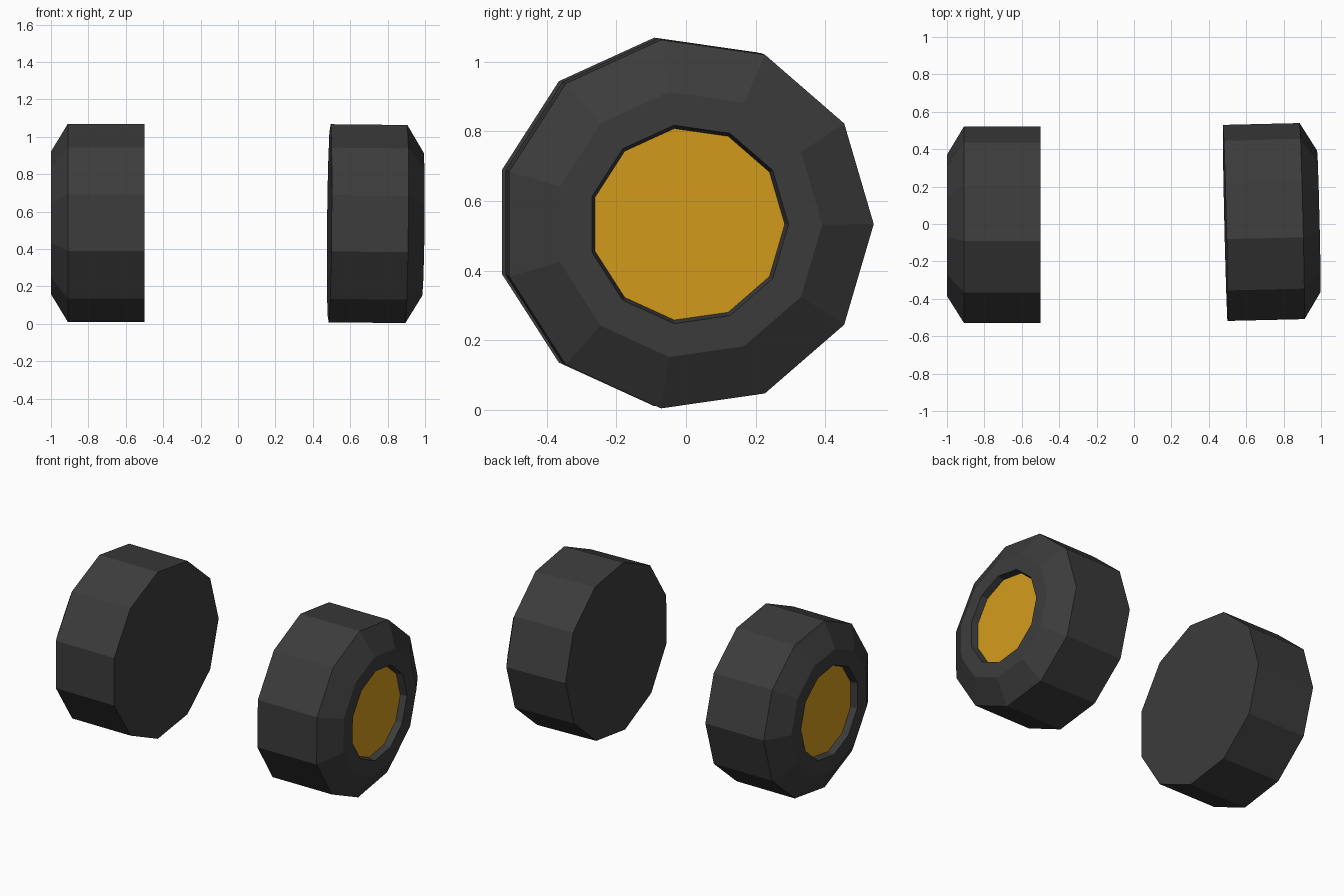
import bpy, bmesh
from math import cos, sin, pi, radians
from mathutils import Matrix

if "Cube" in bpy.data.objects:
    bpy.data.objects.remove(bpy.data.objects["Cube"])

SIDES = 11


def material(name, rgb):
    m = bpy.data.materials.new(name)
    m.diffuse_color = (*rgb, 1)
    m.use_nodes = True
    m.node_tree.nodes["Principled BSDF"].inputs["Base Color"].default_value = m.diffuse_color
    return m


rubber = material("dark_rubber", (0.045, 0.045, 0.045))
gold = material("gold_hub", (0.65, 0.33, 0.012))


def lathe(name, profile, mat, matrix, cap_start=False, cap_end=False):
    """Spin (x, radius) points around the x axis into a flat faced solid."""
    bm = bmesh.new()
    rings = []
    for x, r in profile:
        rings.append([bm.verts.new((x, r * cos(2 * pi * i / SIDES), r * sin(2 * pi * i / SIDES)))
                      for i in range(SIDES)])
    for a, b in zip(rings, rings[1:]):
        for i in range(SIDES):
            j = (i + 1) % SIDES
            bm.faces.new((a[i], a[j], b[j], b[i]))
    if cap_start:
        bm.faces.new(rings[0][::-1])
    if cap_end:
        bm.faces.new(rings[-1])
    bm.transform(matrix)
    # a mirrored matrix turns the faces inside out
    if matrix.determinant() < 0:
        bmesh.ops.reverse_faces(bm, faces=bm.faces)
    # outward winding: the spin runs the other way round from the caps
    bm.normal_update()
    mesh = bpy.data.meshes.new(name)
    bm.to_mesh(mesh)
    bm.free()
    mesh.materials.append(mat)
    obj = bpy.data.objects.new(name, mesh)
    bpy.context.collection.objects.link(obj)
    return obj


# tyre: flat inner face, tread, sloped shoulder, flat rim, hub recess
TYRE = [(0, 0.535), (0.41, 0.535), (0.5, 0.385), (0.5, 0.288), (0.46, 0.278)]
# hub: flat disc closing the recess
HUB = [(0.46, 0.278)]

# right wheel leans very slightly; left wheel is a straight mirror image
right = (Matrix.Translation((0.4885, -0.005, 0.538))
         @ Matrix.Rotation(radians(1.35), 4, 'Z') @ Matrix.Rotation(radians(0.6), 4, 'Y'))
left = Matrix.Translation((-0.5, -0.015, 0.54)) @ Matrix.Scale(-1, 4, (1, 0, 0))

for side, matrix in (("right", right), ("left", left)):
    lathe(side + "_tyre", TYRE, rubber, matrix, cap_start=True)
    lathe(side + "_hub", HUB, gold, matrix, cap_end=True)
